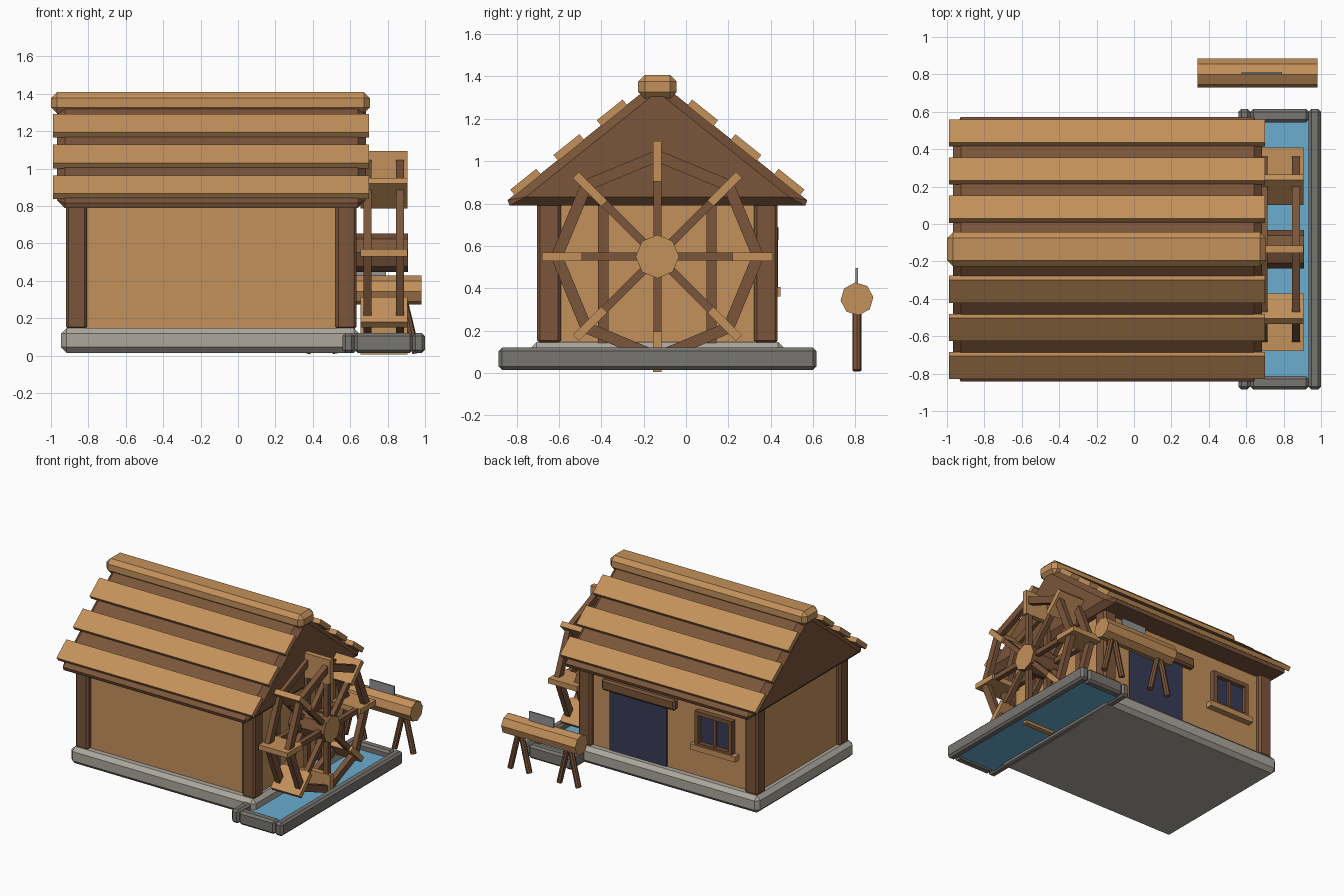
import bpy, bmesh, math
from mathutils import Matrix, Vector

if "Cube" in bpy.data.objects:
    bpy.data.objects.remove(bpy.data.objects["Cube"])


def material(name, rgb):
    lin = [((c / 255 + 0.055) / 1.055) ** 2.4 for c in rgb]
    m = bpy.data.materials.new(name)
    m.diffuse_color = (*lin, 1)
    m.use_nodes = True
    m.node_tree.nodes["Principled BSDF"].inputs["Base Color"].default_value = m.diffuse_color
    return m


LIGHT = material("light wood", (196, 145, 91))
DARK = material("dark wood", (123, 85, 58))
STONE = material("light stone", (172, 167, 157))
RIM = material("dark stone", (120, 118, 113))
WATER = material("water", (107, 174, 208))
GLASS = material("dark blue", (56, 60, 88))
STEEL = material("steel", (146, 148, 148))

CX, CY = -0.143, -0.135          # house centre


def finish(name, bm, mat, bevel=0.0):
    if bevel:
        bmesh.ops.bevel(bm, geom=bm.edges[:], offset=bevel, segments=1,
                        profile=0.5, affect='EDGES', clamp_overlap=True)
    bmesh.ops.recalc_face_normals(bm, faces=bm.faces[:])
    me = bpy.data.meshes.new(name)
    bm.to_mesh(me)
    bm.free()
    me.materials.append(mat)
    ob = bpy.data.objects.new(name, me)
    bpy.context.collection.objects.link(ob)
    return ob


def box(name, x, y, z, mat, bevel=0.0, pivot=None, angle=0.0):
    """Box from (min, max) pairs, optionally turned about the x axis at a pivot."""
    bm = bmesh.new()
    bmesh.ops.create_cube(bm, size=1)
    for v in bm.verts:
        v.co = [lo + (hi - lo) * (c + 0.5) for (lo, hi), c in zip((x, y, z), v.co)]
    if pivot is not None:
        p = Vector(pivot)
        bm.transform(Matrix.Translation(p) @ Matrix.Rotation(angle, 4, 'X') @ Matrix.Translation(-p))
    return finish(name, bm, mat, bevel)


def rod(name, a, b, r, sides, mat, turn=0.0):
    """Straight prism with a regular section between two points."""
    a, b = Vector(a), Vector(b)
    d = b - a
    bm = bmesh.new()
    bmesh.ops.create_cone(bm, cap_ends=True, segments=sides, radius1=r, radius2=r, depth=d.length)
    bm.transform(Matrix.Translation((a + b) / 2) @ d.to_track_quat('Z', 'Y').to_matrix().to_4x4()
                 @ Matrix.Rotation(turn, 4, 'Z'))
    return finish(name, bm, mat)


# House body
box("foundation", (-0.947, 0.65), (CY - 0.6, CY + 0.6), (0.015, 0.147), STONE, 0.03)
box("walls", (CX - 0.745, CX + 0.745), (CY - 0.53, CY + 0.53), (0.13, 0.81), LIGHT)
for sx in (-1, 1):
    for sy in (-1, 1):
        px, py = CX + sx * 0.721, CY + sy * 0.512
        box("corner_post", (px - 0.056, px + 0.056), (py - 0.056, py + 0.056), (0.14, 0.82), DARK, 0.014)
for s in (-1, 1):
    py = CY + s * 0.256
    box("wheel_side_stud", (0.59, 0.625), (py - 0.024, py + 0.024), (0.14, 0.81), DARK)

# Roof: chamfered triangular prism
bm = bmesh.new()
tri = [(CY - 0.74, 0.79), (CY + 0.74, 0.79), (CY, 1.382)]
face = bm.faces.new([bm.verts.new((-0.968, y, z)) for y, z in tri])
ext = bmesh.ops.extrude_face_region(bm, geom=[face])
bmesh.ops.translate(bm, vec=(1.652, 0, 0),
                    verts=[g for g in ext["geom"] if isinstance(g, bmesh.types.BMVert)])
finish("roof_body", bm, DARK, 0.042)

# Roof planks and ridge
slope = math.atan(0.8)
for s in (-1, 1):
    for i in range(3):
        y = CY + s * (0.622 - 0.204 * i)
        z = 0.901 + 0.1635 * i
        box("roof_plank", (-0.99, 0.70), (y - 0.0785, y + 0.0785), (z - 0.018, z + 0.018),
            LIGHT, 0, (0, y, z), -s * slope)
box("ridge_beam", (-1.0, 0.706), (CY - 0.091, CY + 0.091), (1.295, 1.408), LIGHT, 0.032)

# Back door
wy = CY + 0.53
box("door", (-0.115, 0.38), (wy - 0.01, wy + 0.008), (0.147, 0.64), GLASS)
box("door_lintel", (-0.205, 0.43), (wy - 0.02, wy + 0.042), (0.615, 0.70), DARK, 0.014)

# Back window
wx, wz = -0.54, 0.53
box("window_glass", (wx - 0.14, wx + 0.14), (wy - 0.01, wy + 0.008), (wz - 0.13, wz + 0.13), GLASS)
for s in (-1, 1):
    c = wx + s * 0.145
    box("window_side", (c - 0.015, c + 0.015), (wy - 0.01, wy + 0.04), (0.40, 0.668), DARK)
    c = wz + s * 0.123
    box("window_rail", (wx - 0.13, wx + 0.13), (wy - 0.01, wy + 0.04), (c - 0.015, c + 0.015), DARK)
box("window_mullion", (wx - 0.012, wx + 0.012), (wy - 0.01, wy + 0.025), (0.41, 0.66), DARK)
box("window_sill", (wx - 0.195, wx + 0.195), (wy - 0.01, wy + 0.05), (0.362, 0.405), LIGHT)

# Water channel
y0, y1, zr = -0.885, 0.616, (0.015, 0.12)
box("channel_outer_wall", (0.933, 1.0), (y0, y1), zr, RIM, 0.016)
box("channel_inner_wall", (0.558, 0.622), (y0, y1), zr, RIM, 0.016)
for a in (y0, y1 - 0.072):
    box("channel_end_wall", (0.622, 0.935), (a, a + 0.072), zr, RIM, 0.016)
box("water", (0.61, 0.945), (y0 + 0.06, y1 - 0.06), (0.025, 0.07), WATER)

# Water wheel: hub, eight paddles, two rims with spokes
hz = 0.55
hub = (0, CY, hz)
rod("wheel_hub", (0.60, CY, hz), (0.908, CY, hz), 0.103, 8, LIGHT)
hub_ob = bpy.context.collection.objects["wheel_hub"]
hub_ob.data.materials.append(DARK)
for p in hub_ob.data.polygons:
    if abs(p.normal.x) < 0.5:
        p.material_index = 1
R = 0.475
ap, half = R * math.cos(math.pi / 8), R * math.sin(math.pi / 8)
for k in range(8):
    ang = k * math.pi / 4
    box("wheel_paddle", (0.655, 0.905), (CY - 0.02, CY + 0.02), (hz + 0.355, hz + 0.545), LIGHT, 0, hub, ang)
    for x in (0.692, 0.866):
        box("wheel_spoke", (x - 0.019, x + 0.019), (CY - 0.019, CY + 0.019),
            (hz + 0.06, hz + 0.47), DARK, 0, hub, ang)
        box("wheel_rim", (x - 0.021, x + 0.021), (CY - half, CY + half),
            (hz + ap - 0.027, hz + ap + 0.027), DARK, 0, hub, ang + math.pi / 8)

# Sawhorse with log and saw blade
ly, lz = 0.807, 0.35
rod("sawhorse_log", (0.34, ly, lz), (0.98, ly, lz), 0.078, 8, LIGHT, math.radians(6))
for cx in (0.447, 0.872):
    for s in (-1, 1):
        rod("sawhorse_leg", (cx + s * 0.082, ly, 0.012), (cx + s * 0.005, ly, 0.33), 0.022, 8, DARK)
box("saw_blade", (0.575, 0.79), (ly - 0.006, ly + 0.006), (0.38, 0.495), STEEL)
